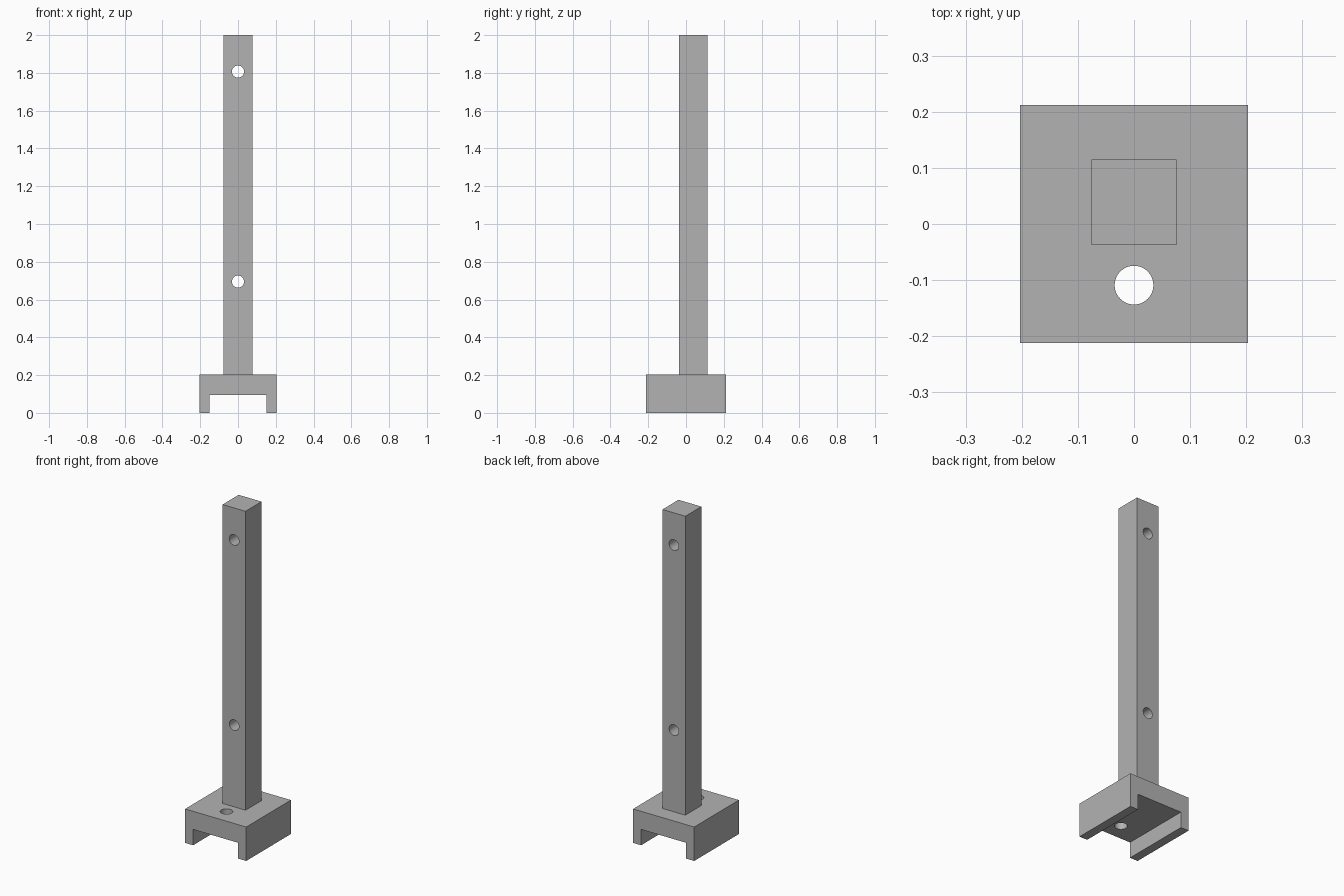
import bpy
import bmesh
from math import pi, radians
from mathutils import Matrix, Vector

if "Cube" in bpy.data.objects:
    bpy.data.objects.remove(bpy.data.objects["Cube"], do_unlink=True)

grey = bpy.data.materials.new("plain grey")
grey.use_nodes = True
colour = (0.45, 0.45, 0.45, 1)
grey.diffuse_color = colour
grey.node_tree.nodes["Principled BSDF"].inputs["Base Color"].default_value = colour


def make_object(name, bm):
    bmesh.ops.recalc_face_normals(bm, faces=bm.faces)
    mesh = bpy.data.meshes.new(name)
    bm.to_mesh(mesh)
    bm.free()
    mesh.materials.append(grey)
    obj = bpy.data.objects.new(name, mesh)
    bpy.context.collection.objects.link(obj)
    return obj


def extrude_profile(name, points, y0, y1):
    """Extrude an x-z outline along y."""
    bm = bmesh.new()
    face = bm.faces.new([bm.verts.new((x, y0, z)) for x, z in points])
    result = bmesh.ops.extrude_face_region(bm, geom=[face])
    moved = [v for v in result["geom"] if isinstance(v, bmesh.types.BMVert)]
    bmesh.ops.translate(bm, verts=moved, vec=Vector((0, y1 - y0, 0)))
    return make_object(name, bm)


def drill(target, radius, centre, axis):
    """Cut a round hole through the target along y or z."""
    turn = Matrix.Rotation(pi / 2, 4, "X") if axis == "y" else Matrix()
    bm = bmesh.new()
    bmesh.ops.create_cone(bm, cap_ends=True, segments=48, radius1=radius,
                          radius2=radius, depth=0.5,
                          matrix=Matrix.Translation(centre) @ turn)
    cutter = make_object("hole_cutter", bm)
    cutter.hide_render = True
    mod = target.modifiers.new("hole", "BOOLEAN")
    mod.operation = "DIFFERENCE"
    mod.solver = "EXACT"
    mod.object = cutter
    bpy.context.view_layer.objects.active = target
    bpy.ops.object.modifier_apply(modifier=mod.name)
    bpy.data.objects.remove(cutter, do_unlink=True)


# Channel-shaped base, open at front and back
half, inner, top, ceiling = 0.203, 0.15, 0.204, 0.095
right_half = [(inner, ceiling), (inner, 0), (half, 0), (half, top)]
left_half = [(-x, z) for x, z in reversed(right_half)]
base = extrude_profile("channel_base", right_half + left_half, -0.212, 0.212)
drill(base, 0.0345, (0, -0.109, 0.2), "z")

# Square post standing on the base
w = 0.076
post = extrude_profile("square_post", [(-w, top), (w, top), (w, 2), (-w, 2)],
                       -0.037, 0.115)
for height in (0.695, 1.807):
    drill(post, 0.032, (0, 0.039, height), "y")

# Smooth hole walls, crisp edges
for part in (base, post):
    bpy.ops.object.select_all(action="DESELECT")
    part.select_set(True)
    bpy.context.view_layer.objects.active = part
    bpy.ops.object.shade_smooth_by_angle(angle=radians(30))
